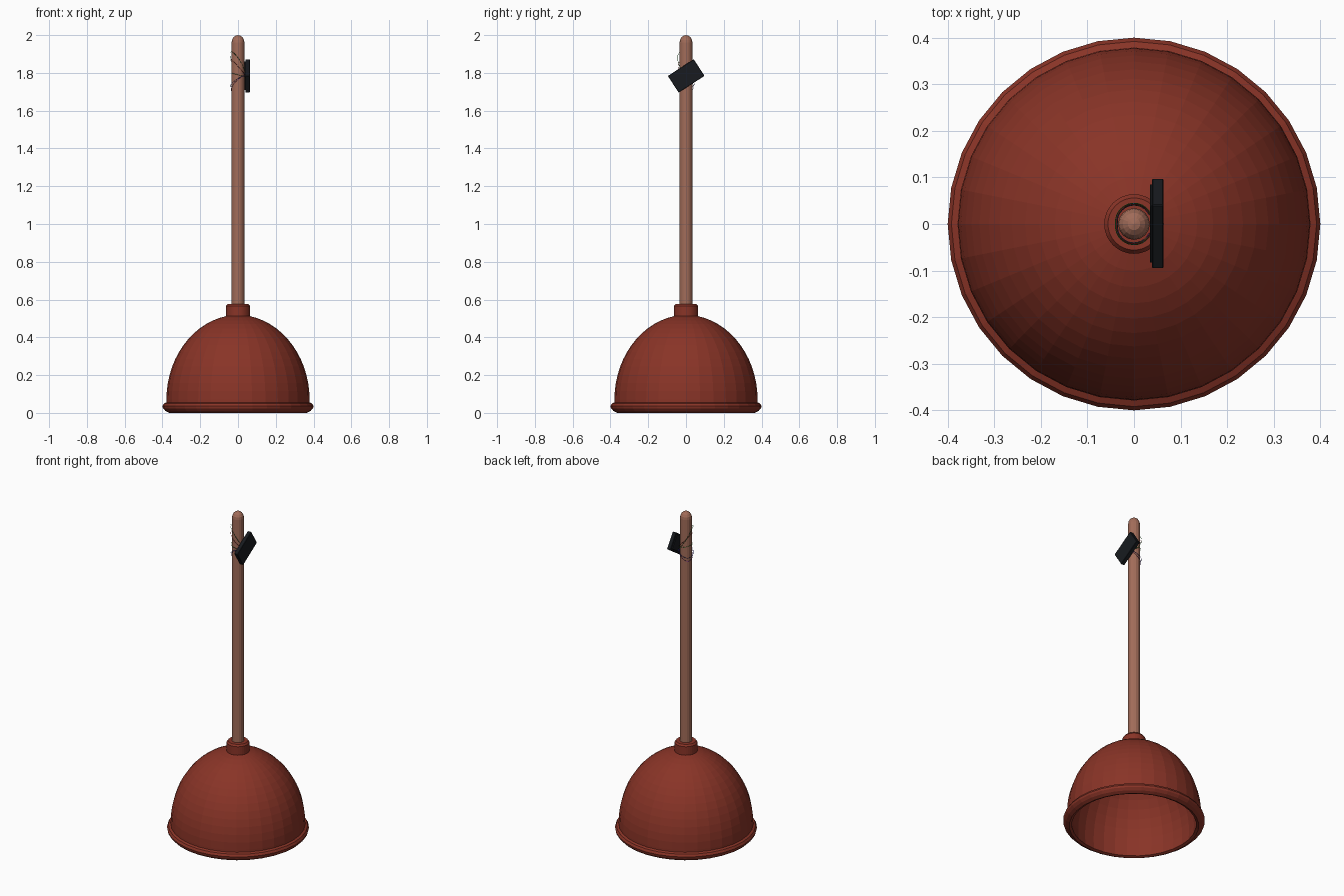
import bpy, bmesh, math

if "Cube" in bpy.data.objects:
    bpy.data.objects.remove(bpy.data.objects["Cube"])


def material(name, rgb):
    m = bpy.data.materials.new(name)
    m.diffuse_color = (*rgb, 1)
    m.use_nodes = True
    m.node_tree.nodes["Principled BSDF"].inputs["Base Color"].default_value = m.diffuse_color
    return m


def lathe(name, profile, sides, mat):
    bm = bmesh.new()
    rings = []
    for r, z in profile:
        if r == 0:
            rings.append([bm.verts.new((0, 0, z))] * sides)
        else:
            rings.append([bm.verts.new((r * math.cos(2 * math.pi * i / sides),
                                        r * math.sin(2 * math.pi * i / sides), z))
                          for i in range(sides)])
    for a, b in zip(rings, rings[1:]):
        for i in range(sides):
            j = (i + 1) % sides
            quad = list(dict.fromkeys([a[i], a[j], b[j], b[i]]))
            if len(quad) > 2:
                bm.faces.new(quad)
    bmesh.ops.remove_doubles(bm, verts=bm.verts[:], dist=1e-5)
    bmesh.ops.recalc_face_normals(bm, faces=bm.faces[:])
    me = bpy.data.meshes.new(name)
    bm.to_mesh(me)
    bm.free()
    me.materials.append(mat)
    ob = bpy.data.objects.new(name, me)
    bpy.context.collection.objects.link(ob)
    return ob


def slab(name, size, loc, tilt, bevel, mat):
    bpy.ops.mesh.primitive_cube_add(size=1, location=loc, rotation=(tilt, 0, 0))
    ob = bpy.context.object
    ob.name = name
    ob.scale = size
    bpy.ops.object.transform_apply(location=False, rotation=False, scale=True)
    mod = ob.modifiers.new("Bevel", 'BEVEL')
    mod.width, mod.segments = bevel, 1
    ob.data.materials.append(mat)
    return ob


def dome(radius, base, height, rows, end):
    # Dome curve from the base up towards the collar
    pts = []
    for i in range(rows + 1):
        u = math.sin(math.radians(end) * i / rows)
        pts.append((radius * (1 - u * u) ** 0.51, base + height * u))
    return pts


rubber = material("rubber", (0.25, 0.034, 0.02))
wood = material("wood", (0.36, 0.15, 0.10))
black = material("black", (0.009, 0.011, 0.014))

# Rubber cup: rim, dome, collar, then the hollow inside back to the rim
rim = [(0.35, 0.006), (0.365, 0.0), (0.384, 0.01), (0.397, 0.024), (0.4, 0.036),
       (0.392, 0.05), (0.379, 0.056)]
collar = [(0.064, 0.513), (0.064, 0.565), (0.056, 0.576), (0, 0.577)]
inside = dome(0.354, 0.065, 0.43, 12, 90)[::-1]
inside[0] = (0, 0.495)
lathe("rubber_cup", rim + dome(0.379, 0.07, 0.449, 14, 80) + collar
      + inside + [rim[0]], 32, rubber)

# Wooden handle with a rounded end
R = 0.034
tip = [(R * math.cos(a), 1.96 + 0.04 * math.sin(a))
       for a in (math.radians(d) for d in (0, 22, 45, 67))]
lathe("handle", [(0, 0.53), (R, 0.53)] + tip + [(0, 2.0)], 16, wood)

# Small tilted box strapped to the handle
TILT = math.radians(33)
slab("device_body", (0.024, 0.163, 0.105), (0.051, 0.001, 1.784), TILT, 0.002, black)
slab("device_back", (0.008, 0.146, 0.086), (0.038, 0.001, 1.784), TILT, 0.001, black)

# Thin wires looping from the box around the handle: back height, side lean
wires = [("purple", (0.16, 0.02, 0.3), 1.71, -0.02),
         ("green", (0.03, 0.3, 0.03), 1.80, 0.0),
         ("red", (0.5, 0.03, 0.03), 1.87, -0.01),
         ("blue", (0.03, 0.05, 0.4), 1.73, -0.015),
         ("green_upper", (0.04, 0.3, 0.05), 1.90, -0.04)]
for k, (label, rgb, peak, lean) in enumerate(wires):
    cu = bpy.data.curves.new("wire_" + label, 'CURVE')
    cu.dimensions = '3D'
    cu.bevel_depth, cu.bevel_resolution = 0.001, 1
    n = 24
    sp = cu.splines.new('POLY')
    sp.points.add(n)
    for i, p in enumerate(sp.points):
        a = math.radians(30 + 300 * i / n)
        t = (1 - math.cos(a)) / 2
        rad = 0.0355 + 0.001 * k + 0.005 * abs(math.sin(a))
        z = 1.78 + (peak - 1.78) * t + lean * math.sin(a)
        p.co = (rad * math.cos(a), rad * math.sin(a), z, 1)
    cu.materials.append(material("wire_" + label, rgb))
    bpy.context.collection.objects.link(bpy.data.objects.new("wire_" + label, cu))
